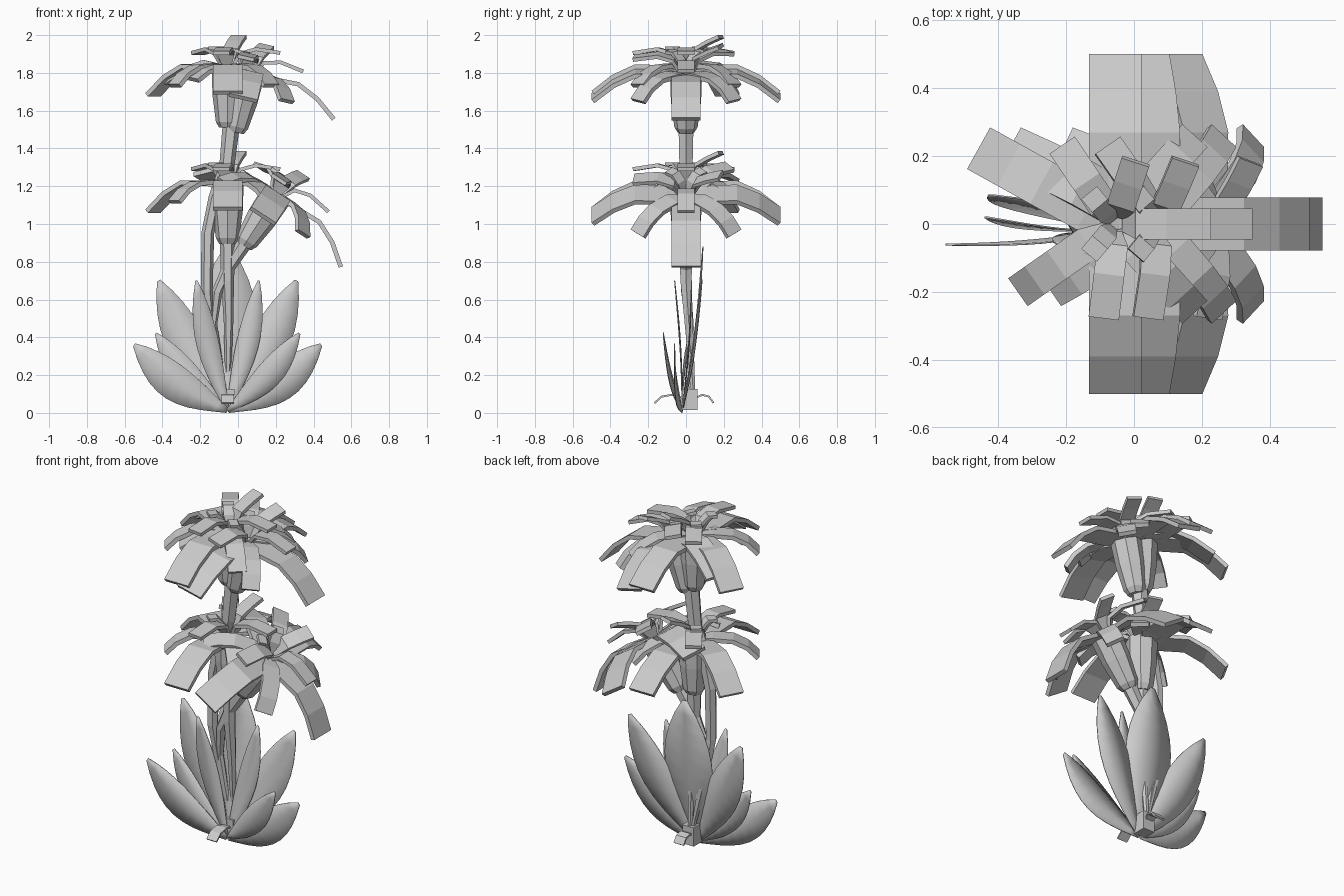
import bpy, bmesh, math
from mathutils import Matrix, Vector

if "Cube" in bpy.data.objects:
    bpy.data.objects.remove(bpy.data.objects["Cube"])


def make_object(name, bm, matrix=None):
    bmesh.ops.recalc_face_normals(bm, faces=bm.faces)
    me = bpy.data.meshes.new(name)
    bm.to_mesh(me)
    bm.free()
    ob = bpy.data.objects.new(name, me)
    bpy.context.collection.objects.link(ob)
    if matrix:
        ob.matrix_world = matrix
    return ob


def loft(bm, rings):
    """Closed skin through rings of points, capped at both ends."""
    vs = [[bm.verts.new(p) for p in r] for r in rings]
    n = len(vs[0])
    for a, b in zip(vs, vs[1:]):
        for i in range(n):
            bm.faces.new((a[i], a[(i + 1) % n], b[(i + 1) % n], b[i]))
    bm.faces.new(vs[0])
    bm.faces.new(vs[-1])


def strip(bm, profile, width, azimuth, thick=0.024, centre=(0, 0, 0)):
    """Bent rectangular petal radiating along an azimuth."""
    rot = Matrix.Translation(centre) @ Matrix.Rotation(math.radians(azimuth), 4, 'Z')
    rings = []
    for i, (r, z) in enumerate(profile):
        a, b = profile[max(i - 1, 0)], profile[min(i + 1, len(profile) - 1)]
        d = Vector((b[0] - a[0], b[1] - a[1])).normalized() * thick
        w = width / 2 * (0.5 if i == 0 else 1)
        rings.append([rot @ Vector(p) for p in (
            (r, -w, z), (r, w, z),
            (r + d.y, w, z - d.x), (r + d.y, -w, z - d.x))])
    loft(bm, rings)


def tube(bm, path, sides=6):
    """Tapered faceted stem, path of (x, y, z, radius)."""
    pts = [Vector(p[:3]) for p in path]
    rings = []
    for i, p in enumerate(pts):
        d = (pts[min(i + 1, len(pts) - 1)] - pts[max(i - 1, 0)]).normalized()
        u = d.cross(Vector((0, 1, 0))).normalized()
        v = d.cross(u)
        rings.append([p + path[i][3] * (u * math.cos(t) + v * math.sin(t))
                      for t in (2 * math.pi * k / sides for k in range(sides))])
    loft(bm, rings)


BIG = [(0.03, -0.01), (0.10, 0.0), (0.27, 0.005), (0.39, -0.05), (0.50, -0.135)]
SIDE = [(0.03, 0.0), (0.10, 0.01), (0.21, 0.0), (0.29, -0.04), (0.35, -0.10)]
UPPER = [(0.02, 0.0), (0.06, 0.07), (0.15, 0.095), (0.28, 0.075)]
STEEP = [(0.02, 0.0), (0.05, 0.09), (0.12, 0.13), (0.19, 0.16)]
INNER = [(0.01, 0.0), (0.03, 0.06), (0.07, 0.10), (0.12, 0.10)]


def flower(name, base, tilt, long_side):
    """Cup rising 0.33 from its base, ringed by drooping and upright petals."""
    m = Matrix.Translation(base) @ Matrix.Rotation(math.radians(tilt), 4, 'Y')
    bm = bmesh.new()
    tube(bm, [(0, 0, 0, 0.045), (0, 0, 0.03, 0.062), (0, 0, 0.17, 0.08),
              (0, 0, 0.32, 0.085)], 8)
    make_object(name + "_cup", bm, m)
    bm = bmesh.new()
    rim = (0, 0, 0.33)
    for az in [90, 270] + ([0] if long_side else []):
        strip(bm, BIG, 0.155, az, centre=rim)
    strip(bm, [(r * 0.92, z * 1.1) for r, z in BIG], 0.14, 151, centre=rim)
    for az in (48, -48, 215):
        strip(bm, SIDE, 0.10, az, centre=rim)
    for az in (0, 124, 263):
        strip(bm, UPPER, 0.09, az, 0.02, rim)
    strip(bm, STEEP, 0.085, 72, 0.02, rim)
    for az in (130, 230):
        strip(bm, INNER, 0.06, az, 0.018, rim)
    make_object(name + "_petals", bm, m)


# Four flower heads: an upright and a tilted one on each tier
flower("lower_flower", (-0.055, 0, 0.895), 0, False)
flower("lower_tilted_flower", (0.03, 0, 0.885), 33, True)
flower("upper_flower", (-0.055, 0, 1.51), 0, False)
flower("upper_tilted_flower", (-0.015, 0, 1.485), 13, True)

# Stems
stems = {
    "tall_stem": [(-0.06, 0.03, 0.08, 0.012), (-0.14, 0.025, 0.42, 0.022),
                  (-0.165, 0, 0.65, 0.031), (-0.16, 0, 0.95, 0.034),
                  (-0.12, 0, 1.14, 0.036), (-0.06, 0, 1.3, 0.04), (-0.035, 0, 1.53, 0.046)],
    "straight_stem": [(-0.055, 0.04, 0.08, 0.012), (-0.05, 0.015, 0.47, 0.025),
                      (-0.055, 0, 0.7, 0.034), (-0.055, 0, 0.91, 0.042)],
    "bent_stem": [(-0.065, 0.03, 0.08, 0.012), (-0.13, 0.02, 0.47, 0.02),
                  (-0.11, 0, 0.64, 0.028), (-0.05, 0, 0.77, 0.034), (0.035, 0, 0.9, 0.042)],
}
for name, path in stems.items():
    bm = bmesh.new()
    tube(bm, path)
    make_object(name, bm)


def leaf(name, tip, half_width, bow, sag=0.012):
    """Thin pointed blade from the root: bow curves it sideways, sag along y."""
    root = Vector((-0.055, -0.02, 0.01))
    tip = Vector(tip) - root
    side = Vector((tip.z, 0, -tip.x)).normalized()
    bm = bmesh.new()
    rows = []
    n = 10
    for i in range(n + 1):
        t = i / n
        c = root + tip * t + side * bow * math.sin(math.pi * t)
        c.y += sag * math.sin(math.pi * t)
        w = half_width * math.sin(math.pi * (0.03 + 0.95 * t ** 1.15)) ** 0.85
        rows.append([bm.verts.new(c + side * w * k + Vector((0, -0.06 * w * k * k, 0)))
                     for k in (-1, 0, 1)])
    for a, b in zip(rows, rows[1:]):
        for j in range(2):
            bm.faces.new((a[j], a[j + 1], b[j + 1], b[j]))
    ob = make_object(name, bm)
    mod = ob.modifiers.new("thickness", 'SOLIDIFY')
    mod.thickness = 0.005
    mod.offset = 0
    # Smooth blade with crisp rims
    bpy.ops.object.select_all(action='DESELECT')
    ob.select_set(True)
    bpy.context.view_layer.objects.active = ob
    bpy.ops.object.shade_smooth_by_angle(angle=math.radians(30))


# Fan of broad leaves, mirrored about the root
leaf("centre_leaf", (-0.055, 0.09, 0.88), 0.155, 0, 0.022)
for s, label in ((-1, "left"), (1, "right")):
    leaf(label + "_low_leaf", (-0.055 + s * 0.495, -0.06, 0.36), 0.095, s * 0.04, -0.01)
    leaf(label + "_high_leaf", (-0.055 + s * 0.365, 0.085, 0.70), 0.105, s * 0.025, 0.015)
    leaf(label + "_small_leaf", (-0.055 + s * 0.38, -0.12 if s > 0 else 0.02, 0.42),
         0.07, s * 0.03, -0.01)
    leaf(label + "_inner_leaf", (-0.055 + s * 0.165, -0.06 if s < 0 else 0.03, 0.70),
         0.06, s * 0.02)

# Root block with small curled tabs
bm = bmesh.new()
bmesh.ops.create_cube(bm, size=1, matrix=Matrix.Translation((-0.055, 0.02, 0.07))
                      @ Matrix.Diagonal((0.075, 0.08, 0.11, 1)))
for az, reach in ((270, 0.19), (90, 0.13)):
    strip(bm, [(0.02, 0.08), (reach * 0.5, 0.10), (reach * 0.8, 0.09), (reach, 0.055)],
          0.065, az, 0.01, (-0.055, 0.02, 0))
make_object("root_block", bm)

# Drop everything so the lowest point sits on the ground
bpy.context.view_layer.update()
dg = bpy.context.evaluated_depsgraph_get()
low = min((o.matrix_world @ v.co).z for o in bpy.data.objects
          for v in o.evaluated_get(dg).data.vertices)
for o in bpy.data.objects:
    o.location.z -= low
